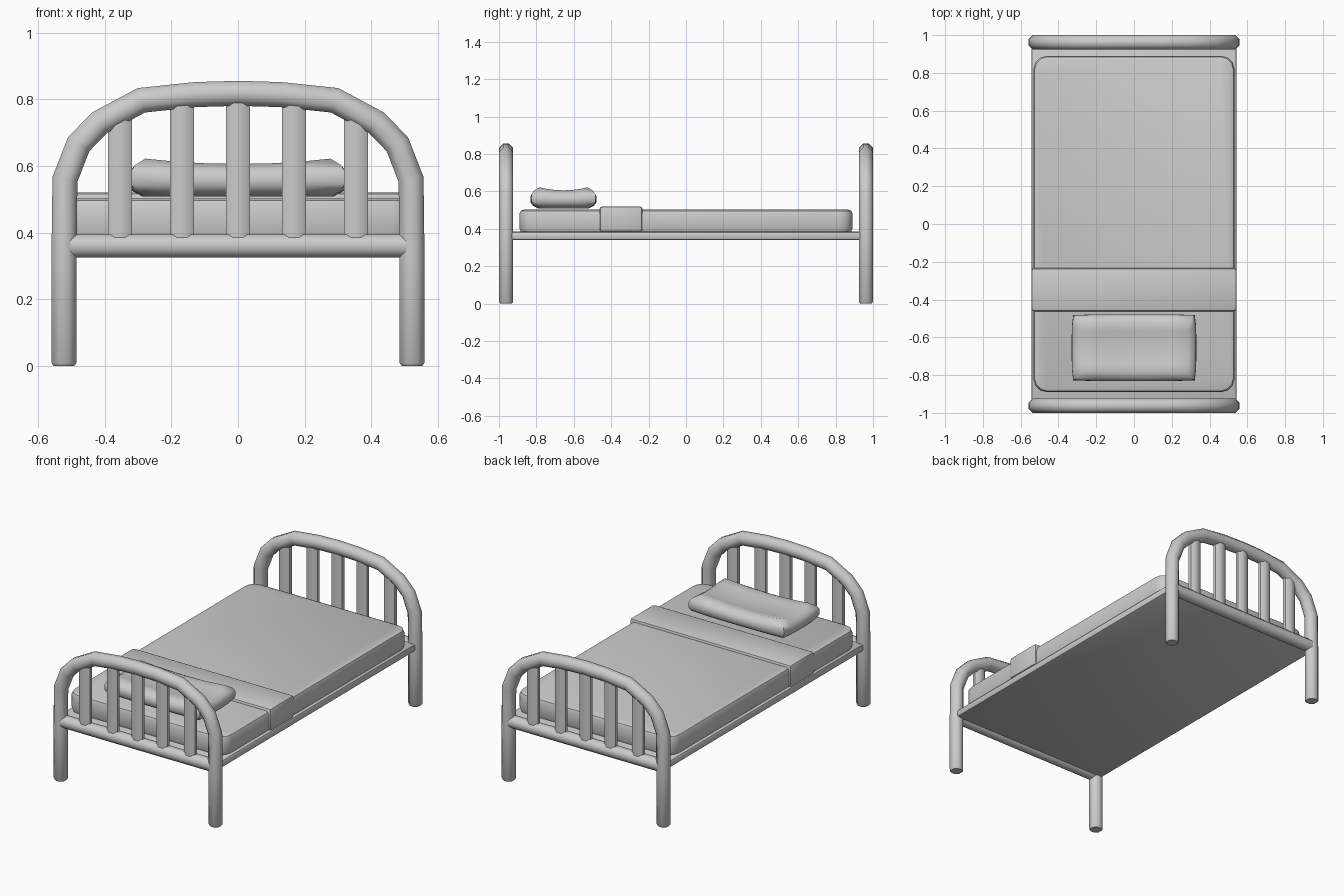
import bpy, bmesh, math
from mathutils import Vector

if "Cube" in bpy.data.objects:
    bpy.data.objects.remove(bpy.data.objects["Cube"])


def finish(bm, name, angle=40):
    bmesh.ops.recalc_face_normals(bm, faces=bm.faces)
    me = bpy.data.meshes.new(name)
    bm.to_mesh(me)
    bm.free()
    ob = bpy.data.objects.new(name, me)
    bpy.context.collection.objects.link(ob)
    bpy.ops.object.select_all(action='DESELECT')
    ob.select_set(True)
    bpy.context.view_layer.objects.active = ob
    bpy.ops.object.shade_smooth_by_angle(angle=math.radians(angle))
    return ob


def sweep(name, path, y, rw, ry, scales=None):
    """Octagonal bar along a path of (x, z) points in the plane at y."""
    bm = bmesh.new()
    pts = [Vector(p) for p in path]
    rings = []
    for i, p in enumerate(pts):
        a = (p - pts[i - 1]).normalized() if i else None
        b = (pts[i + 1] - p).normalized() if i < len(pts) - 1 else None
        a, b = a or b, b or a
        t = (a + b).normalized()
        n = Vector((-t.y, t.x))
        k = 1 / max(t.dot(a), 0.5)
        s = scales[i] if scales else 1
        ring = []
        for j in range(8):
            g = math.radians(22.5 + 45 * j)
            c = math.cos(g) / math.cos(math.pi / 8) * s
            d = math.sin(g) / math.cos(math.pi / 8) * s
            q = p + n * c * rw * k
            ring.append(bm.verts.new((q.x, y + d * ry, q.y)))
        rings.append(ring)
    for r, q in zip(rings, rings[1:]):
        for j in range(8):
            bm.faces.new((r[j], r[(j + 1) % 8], q[(j + 1) % 8], q[j]))
    bm.faces.new(rings[0])
    bm.faces.new(rings[-1])
    return finish(bm, name, 50)


def box(name, lo, hi, edge=0.01, corner=0.0, seg=2):
    """Box with optional rounded plan corners and softened edges."""
    bm = bmesh.new()
    bmesh.ops.create_cube(bm, size=1)
    for v in bm.verts:
        v.co = [l + (c + 0.5) * (h - l) for l, h, c in zip(lo, hi, v.co)]
    if corner:
        up = [e for e in bm.edges if abs(e.verts[0].co.z - e.verts[1].co.z) > 1e-4]
        bmesh.ops.bevel(bm, geom=up, offset=corner, segments=3, profile=0.5, affect='EDGES')
    rim = [e for e in bm.edges if e.calc_face_angle(0) > 1.2 or
           (corner and abs(e.verts[0].co.z - e.verts[1].co.z) < 1e-4)]
    bmesh.ops.bevel(bm, geom=rim, offset=edge, segments=seg, profile=0.5, affect='EDGES')
    return finish(bm, name)


# Arched end frames: legs and arch in one bar, cross rail, slats
half = [(0.522, 0), (0.522, 0.01), (0.522, 0.33), (0.519, 0.56), (0.478, 0.665),
        (0.415, 0.73), (0.29, 0.797), (0.13, 0.814)]
arch = half + [(0, 0.818)] + [(-x, z) for x, z in reversed(half)]
hs = [0.82, 1, 1, 1.1, 1.05, 1, 0.95, 0.92]
scales = hs + [0.92] + hs[::-1]
for label, y in (("head", -0.962), ("foot", 0.962)):
    sweep(label + "_arch_frame", arch, y, 0.0375, 0.0375,
          [s if s < 0.9 else 1 for s in scales])
    sweep(label + "_cross_rail", [(-0.52, 0.36), (0.52, 0.36)], y, 0.035, 0.035)
    for i, (x, top) in enumerate([(-0.354, 0.75), (-0.168, 0.80), (0, 0.805),
                                  (0.168, 0.80), (0.354, 0.75)]):
        sweep(f"{label}_slat_{i + 1}", [(x, 0.36), (x, top)], y, 0.036, 0.024)

# Bed base
box("bed_base", (-0.543, -0.94, 0.34), (0.543, 0.94, 0.385), 0.012)

# Mattress
box("mattress", (-0.532, -0.89, 0.38), (0.532, 0.89, 0.503), 0.022, 0.07)

# Folded blanket band
box("blanket_fold", (-0.543, -0.462, 0.384), (0.543, -0.233, 0.52), 0.014)

# Pillow: soft block with raised corners
bm = bmesh.new()
bmesh.ops.create_cube(bm, size=2)
bmesh.ops.subdivide_edges(bm, edges=bm.edges[:], cuts=5, use_grid_fill=True)
for v in bm.verts:
    u, t, w = v.co
    pinch = 1 - 0.025 * (u * t) ** 4
    inset = 0.045 * abs(w) ** 3
    top = 0.59 + 0.016 * (u * u + t * t)
    f = (w + 1) / 2
    v.co = (u * (0.33 - inset) * pinch,
            -0.655 + t * (0.177 - inset) * pinch,
            0.508 + f * (top - 0.508))
finish(bm, "pillow", 60)
